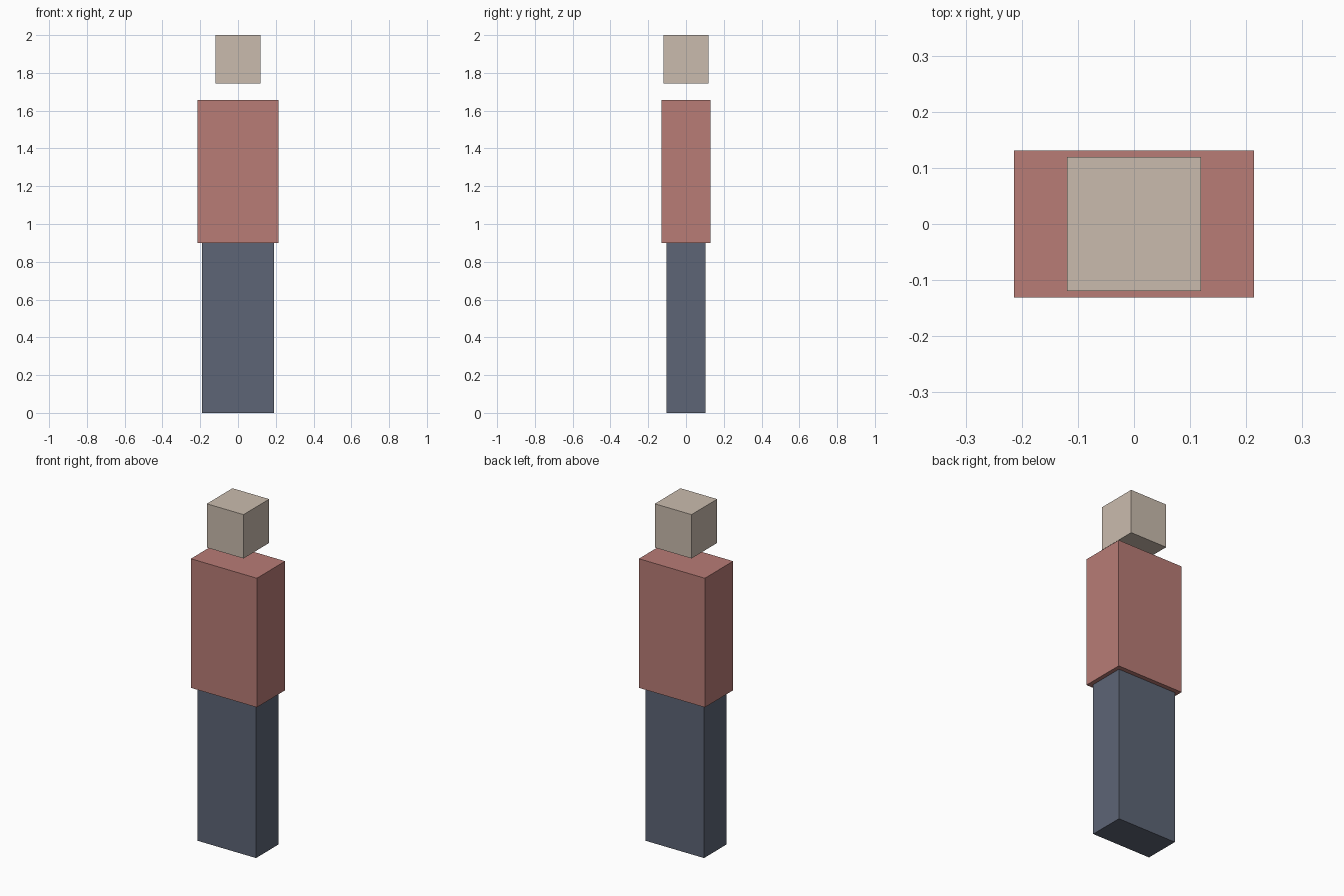
import bpy

if "Cube" in bpy.data.objects:
    bpy.data.objects.remove(bpy.data.objects["Cube"])


def box(name, size_x, size_y, z0, z1, color):
    """Flat-faced box centred on x = y = 0, spanning z0 to z1."""
    bpy.ops.mesh.primitive_cube_add(size=1, location=(0, 0, (z0 + z1) / 2))
    ob = bpy.context.object
    ob.name = name
    ob.scale = (size_x, size_y, z1 - z0)
    bpy.ops.object.transform_apply(location=False, rotation=False, scale=True)
    mat = bpy.data.materials.new(name + "_color")
    mat.diffuse_color = (*color, 1)
    mat.use_nodes = True
    mat.node_tree.nodes["Principled BSDF"].inputs["Base Color"].default_value = mat.diffuse_color
    ob.data.materials.append(mat)
    return ob


# Legs block, torso block, and a head floating above the torso
box("legs", 0.38, 0.209, 0.0, 0.9, (0.11, 0.13, 0.18))
box("torso", 0.428, 0.262, 0.9, 1.657, (0.48, 0.20, 0.18))
box("head", 0.238, 0.238, 1.743, 2.0, (0.59, 0.50, 0.42))
